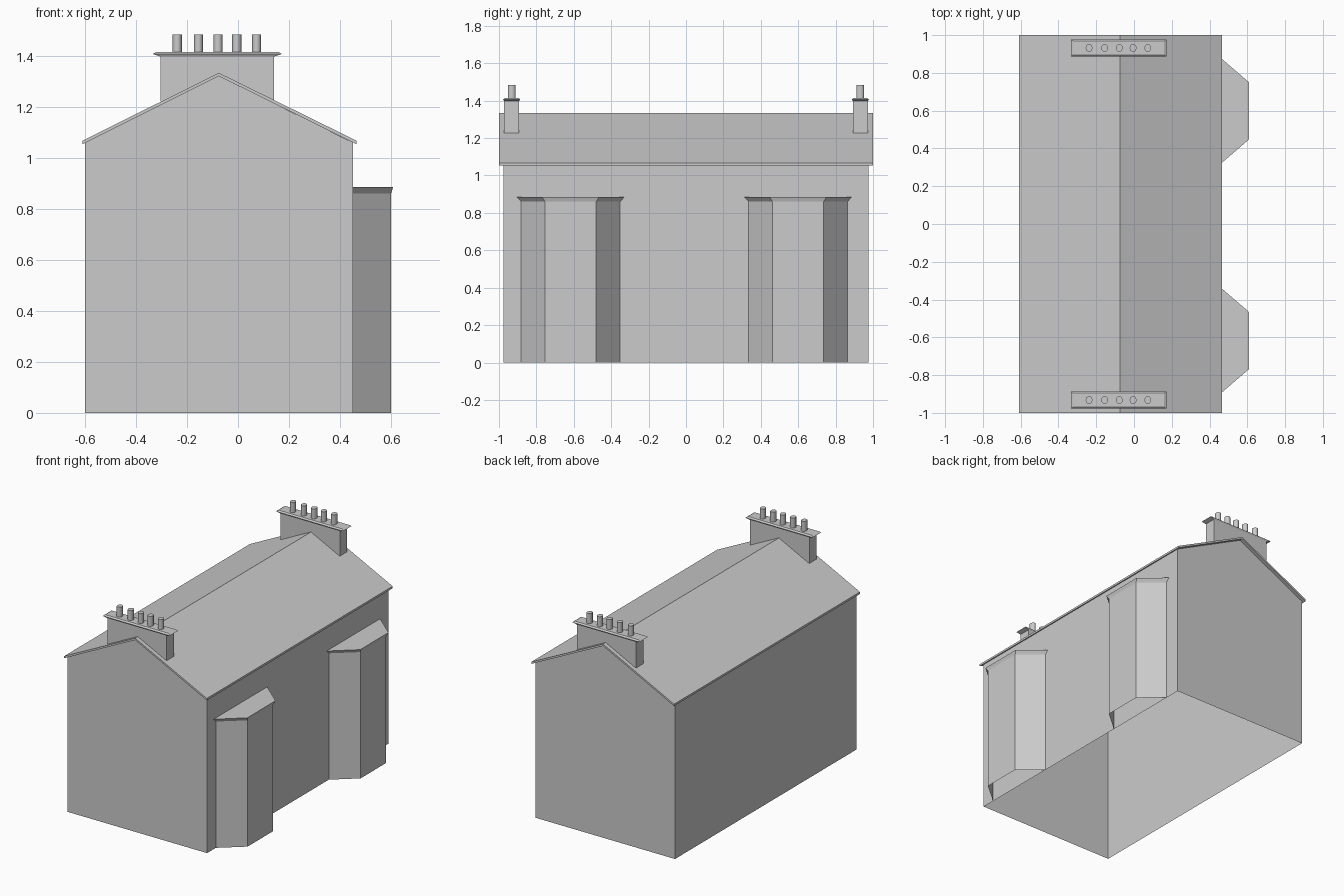
import bpy, bmesh, math

if "Cube" in bpy.data.objects:
    bpy.data.objects.remove(bpy.data.objects["Cube"])


def loft(name, rings, close_start=False, close_end=False, skip=()):
    """Skin a list of equal-length point rings; skip lists ring edges left open."""
    bm = bmesh.new()
    vs = [[bm.verts.new(p) for p in ring] for ring in rings]
    n = len(rings[0])
    for a, b in zip(vs, vs[1:]):
        for i in range(n):
            if i not in skip:
                j = (i + 1) % n
                bm.faces.new((a[i], a[j], b[j], b[i]))
    if close_start:
        bm.faces.new(vs[0][::-1])
    if close_end:
        bm.faces.new(vs[-1])
    bmesh.ops.recalc_face_normals(bm, faces=bm.faces[:])
    me = bpy.data.meshes.new(name)
    bm.to_mesh(me)
    bm.free()
    ob = bpy.data.objects.new(name, me)
    bpy.context.collection.objects.link(ob)
    return ob


def extrude_y(name, profile, half, skip=()):
    return loft(name, [[(x, y, z) for x, z in profile] for y in (-half, half)],
                True, True, skip)


def rect(cx, cy, hx, hy, z):
    return [(cx - hx, cy - hy, z), (cx + hx, cy - hy, z),
            (cx + hx, cy + hy, z), (cx - hx, cy + hy, z)]


def bay_ring(cy, half_wall, half_front, x, z):
    return [(0.45, cy - half_wall, z), (x, cy - half_front, z),
            (x, cy + half_front, z), (0.45, cy + half_wall, z)]


RIDGE = -0.075

# House walls: open underneath and closed above by the roof
extrude_y("house_walls", [(-0.6, 0), (0.45, 0), (0.45, 1.06), (RIDGE, 1.32), (-0.6, 1.06)],
          0.975, skip=(0, 2, 3))

# Thin gabled roof
extrude_y("roof", [(-0.61, 1.053), (RIDGE, 1.32), (0.465, 1.053),
                   (0.465, 1.067), (RIDGE, 1.333), (-0.61, 1.067)], 1.0)

# Two full-height bays with a flared flat top
for side, cy in (("front", -0.617), ("back", 0.599)):
    loft("bay_" + side, [bay_ring(cy, 0.264, 0.137, 0.6, 0),
                         bay_ring(cy, 0.264, 0.137, 0.6, 0.86),
                         bay_ring(cy, 0.288, 0.152, 0.608, 0.885)],
         close_end=True, skip=(3,))

# Chimney stacks with cap slabs and five pots each
for side, cy in (("front", -0.932), ("back", 0.932)):
    cx = -0.081
    loft("chimney_stack_" + side, [rect(cx, cy, 0.223, 0.04, 1.22),
                                   rect(cx, cy, 0.223, 0.04, 1.397)])
    loft("chimney_cap_" + side, [rect(cx, cy, 0.223, 0.04, 1.397),
                                 rect(cx, cy, 0.253, 0.046, 1.407),
                                 rect(cx, cy, 0.24, 0.036, 1.415)], True, True)
    for k, px in enumerate((-0.238, -0.155, -0.078, -0.005, 0.073)):
        circle = [(px + 0.018 * math.cos(a), cy + 0.021 * math.sin(a))
                  for a in (math.tau * i / 16 for i in range(16))]
        pot = loft(f"chimney_pot_{side}_{k + 1}",
                   [[(x, y, z) for x, y in circle] for z in (1.415, 1.483)],
                   close_end=True)
        bpy.ops.object.select_all(action='DESELECT')
        pot.select_set(True)
        bpy.context.view_layer.objects.active = pot
        bpy.ops.object.shade_smooth_by_angle()
